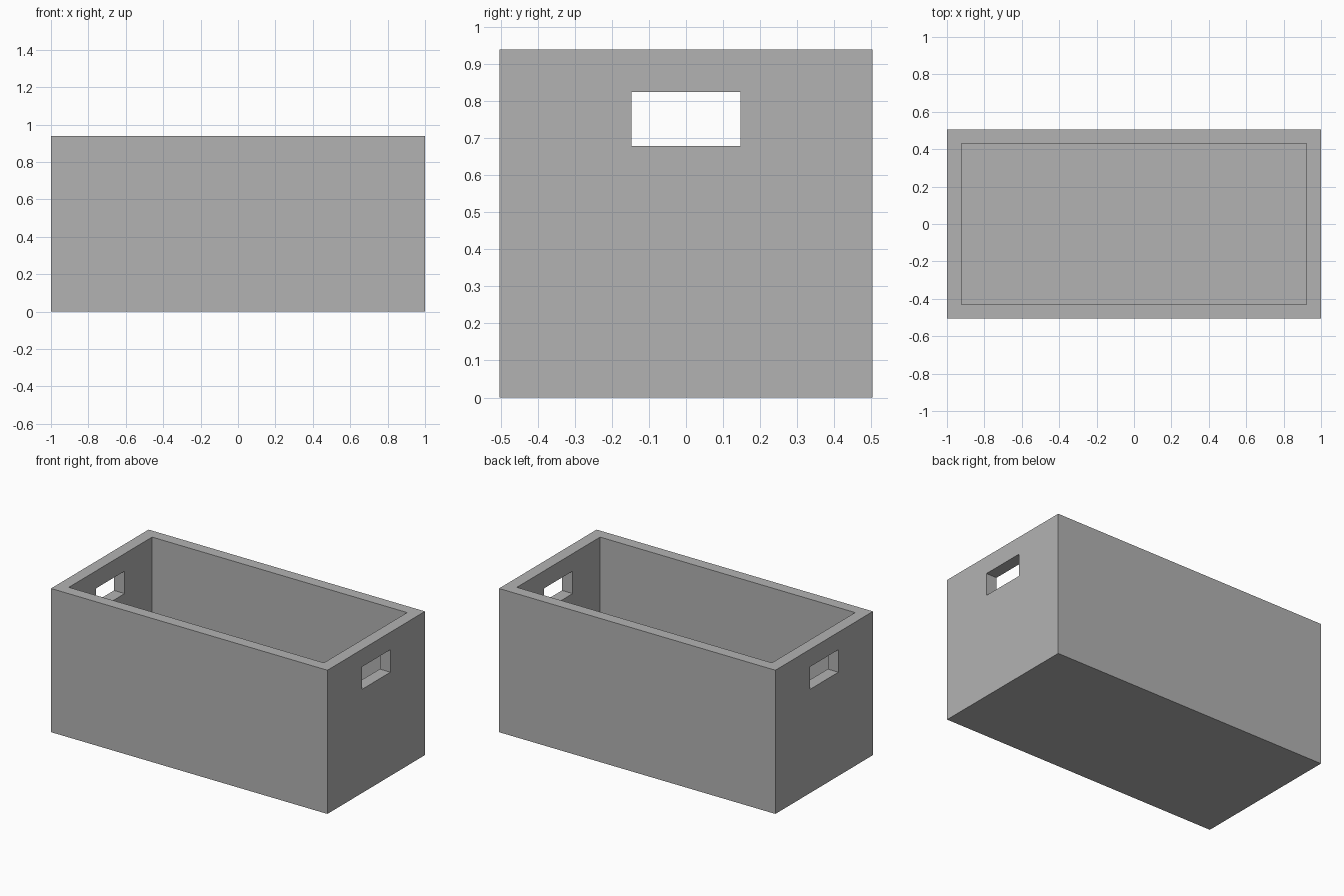
import bpy

cube = bpy.data.objects.get("Cube")
if cube:
    bpy.data.objects.remove(cube, do_unlink=True)

LENGTH, WIDTH, HEIGHT = 2.0, 1.008, 0.94
WALL = 0.077

# Single plain grey for the whole crate
grey = bpy.data.materials.new("plain_grey")
grey.use_nodes = True
colour = (0.45, 0.45, 0.45, 1)
grey.diffuse_color = colour
grey.node_tree.nodes["Principled BSDF"].inputs["Base Color"].default_value = colour


def block(name, size, centre):
    bpy.ops.mesh.primitive_cube_add(size=1, location=centre)
    obj = bpy.context.object
    obj.name = name
    obj.scale = size
    bpy.ops.object.transform_apply(location=True, rotation=False, scale=True)
    obj.data.materials.append(grey)
    return obj


def cut(target, cutter):
    cutter.hide_render = True
    mod = target.modifiers.new(cutter.name, 'BOOLEAN')
    mod.operation = 'DIFFERENCE'
    mod.solver = 'EXACT'
    mod.object = cutter
    bpy.context.view_layer.objects.active = target
    bpy.ops.object.modifier_apply(modifier=mod.name)
    bpy.data.objects.remove(cutter, do_unlink=True)


# Solid body of the crate
crate = block("crate", (LENGTH, WIDTH, HEIGHT), (0, 0, HEIGHT / 2))

# Open interior, leaving walls and floor
cut(crate, block("interior_cutter",
                 (LENGTH - 2 * WALL, WIDTH - 2 * WALL + 0.006, HEIGHT),
                 (0, 0, WALL + HEIGHT / 2)))

# Rectangular hand holes through both end walls
for side, name in ((1, "left"), (-1, "right")):
    cut(crate, block(name + "_handle_cutter", (WALL * 3, 0.294, 0.147),
                     (side * (LENGTH - WALL) / 2, 0, 0.752)))
